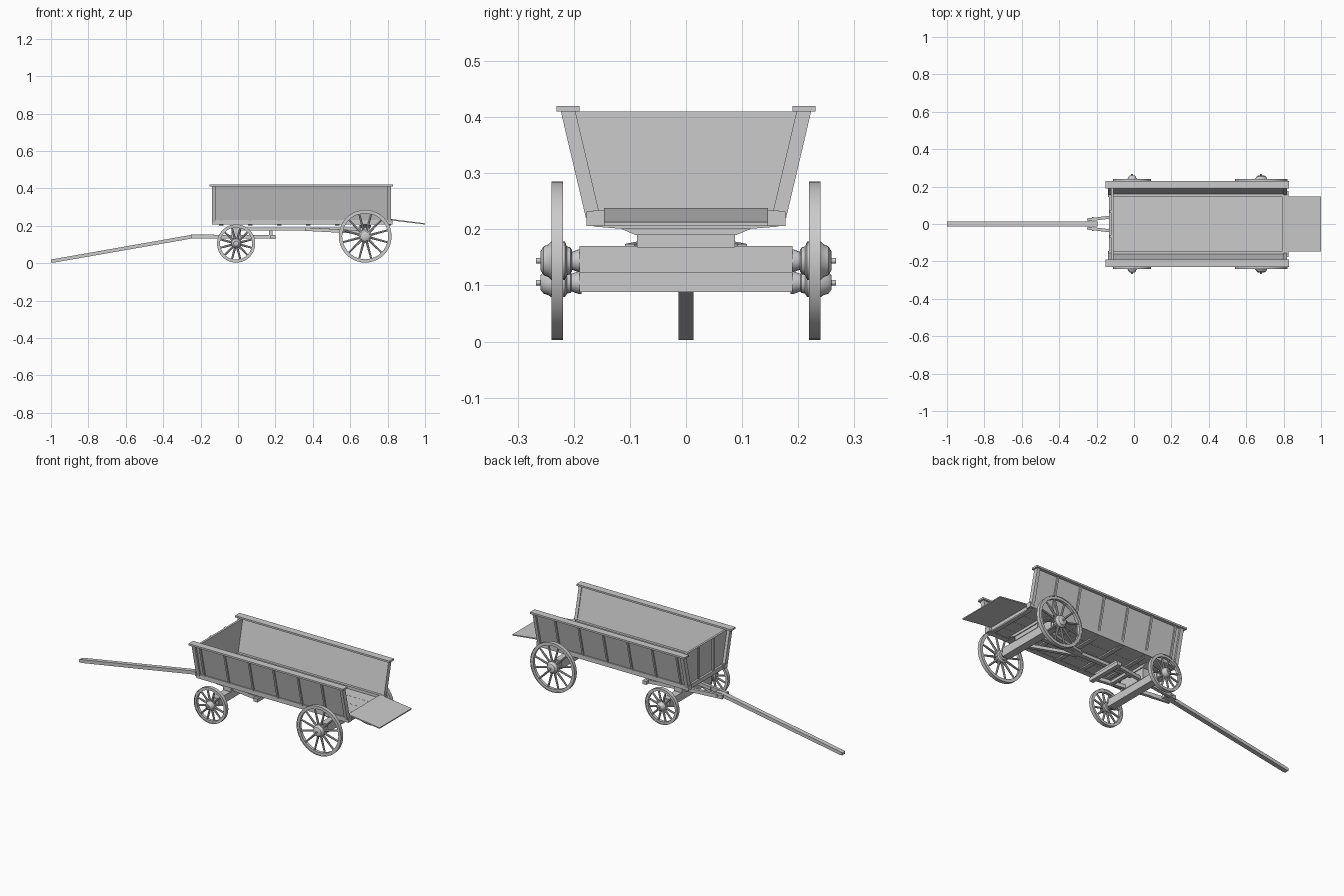
import bpy, bmesh, math
from mathutils import Vector, Matrix

if "Cube" in bpy.data.objects:
    bpy.data.objects.remove(bpy.data.objects["Cube"])


def finish(name, bm, smooth=False):
    bmesh.ops.recalc_face_normals(bm, faces=bm.faces[:])
    me = bpy.data.meshes.new(name)
    bm.to_mesh(me)
    bm.free()
    ob = bpy.data.objects.new(name, me)
    bpy.context.collection.objects.link(ob)
    if smooth:
        bpy.ops.object.select_all(action='DESELECT')
        ob.select_set(True)
        bpy.context.view_layer.objects.active = ob
        bpy.ops.object.shade_smooth_by_angle(angle=math.radians(35))
    return ob


def prism(name, pts, a, b, axis='x'):
    """Extrude a profile: (y, z) along x, or (x, z) along y, or (x, y) along z."""
    bm = bmesh.new()
    def place(p, t):
        return {'x': (t, p[0], p[1]), 'y': (p[0], t, p[1]), 'z': (p[0], p[1], t)}[axis]
    lo = [bm.verts.new(place(p, a)) for p in pts]
    hi = [bm.verts.new(place(p, b)) for p in pts]
    bm.faces.new(lo)
    bm.faces.new(hi)
    for i in range(len(pts)):
        j = (i + 1) % len(pts)
        bm.faces.new((lo[i], lo[j], hi[j], hi[i]))
    return finish(name, bm)


def box(name, x0, x1, y0, y1, z0, z1):
    return prism(name, [(x0, y0), (x1, y0), (x1, y1), (x0, y1)], z0, z1, 'z')


def beam(name, p, q, w, h):
    p, q = Vector(p), Vector(q)
    d = (q - p).normalized()
    side = Vector((0, 0, 1)).cross(d).normalized()
    up = d.cross(side)
    m = Matrix((d * (q - p).length, side * w, up * h)).transposed().to_4x4()
    m.translation = (p + q) / 2
    bm = bmesh.new()
    bmesh.ops.create_cube(bm, size=1, matrix=m)
    return finish(name, bm)


def lathe(name, prof, x, z, s, segs, loop=False):
    """Turn a (radius, y) profile around the wheel axis."""
    bm = bmesh.new()
    rings = [[bm.verts.new((x + r * math.cos(2 * math.pi * k / segs), s * y,
                            z + r * math.sin(2 * math.pi * k / segs)))
              for k in range(segs)] for r, y in prof]
    n = len(rings)
    for i in range(n if loop else n - 1):
        a, b = rings[i], rings[(i + 1) % n]
        for k in range(segs):
            l = (k + 1) % segs
            bm.faces.new((a[k], a[l], b[l], b[k]))
    if not loop:
        bm.faces.new(rings[0])
        bm.faces.new(rings[-1])
    return finish(name, bm, True)


def wheel(label, x, r, hub, s):
    z = r + 0.003
    t = 0.016 if r < 0.12 else 0.018
    # rim with a thin iron tyre
    lathe(label + "_rim", [(r - t, 0.221), (r - 0.004, 0.221), (r - 0.004, 0.219), (r, 0.219),
                           (r, 0.240), (r - 0.004, 0.240), (r - 0.004, 0.238), (r - t, 0.238)],
          x, z, s, 40, True)
    # hub with bands and end cap
    lathe(label + "_hub", [(hub * .55, 0.203), (hub * .7, 0.206), (hub * .75, 0.212), (hub, 0.216),
                           (hub, 0.240), (hub * .85, 0.246), (hub * .75, 0.254), (hub * .5, 0.259),
                           (0.005, 0.259), (0.005, 0.267)], x, z, s, 20)
    bm = bmesh.new()
    for k in range(12):
        ln = r - t - hub * .7 + 0.004
        m = (Matrix.Translation((x, s * 0.23, z)) @ Matrix.Rotation((k + .5) * math.pi / 6, 4, 'Y')
             @ Matrix.Translation((0, 0, hub * .7 + ln / 2)))
        bmesh.ops.create_cone(bm, cap_ends=True, segments=8, radius1=0.0065, radius2=0.0048,
                              depth=ln, matrix=m)
    finish(label + "_spokes", bm, True)


def side_y(z):
    """Inner face of the flared side wall."""
    return 0.150 + (z - 0.21) * 0.235


# wheels and axles
for label, x, r, hub, z0, z1 in (("front", -0.01, 0.102, 0.026, 0.088, 0.132),
                                 ("rear", 0.68, 0.141, 0.034, 0.122, 0.170)):
    for s in (-1, 1):
        wheel(label + ("_left" if s > 0 else "_right") + "_wheel", x, r, hub, s)
        lathe(label + "_axle_stub", [(0.020, 0.186), (0.020, 0.192), (0.015, 0.206)],
              x, r + 0.003, s, 16)
    box(label + "_axle", x - 0.022, x + 0.022, -0.19, 0.19, z0, z1)

# bolsters between axles and bed
box("front_turning_block", -0.035, 0.015, -0.087, 0.087, 0.130, 0.193)
box("rear_block", 0.655, 0.705, -0.087, 0.087, 0.168, 0.193)
for x in (-0.01, 0.68):
    prism("bolster", [(-0.09, 0.19), (0.09, 0.19), (0.125, 0.205), (-0.125, 0.205)],
          x - 0.03, x + 0.03)

# reach pole and rear braces
box("reach_pole", -0.01, 0.70, -0.012, 0.012, 0.174, 0.192)
for s in (-1, 1):
    beam("rear_brace", (0.36, s * 0.014, 0.182), (0.67, s * 0.10, 0.165), 0.018, 0.018)

# front hounds, sway bar and tongue
for s in (-1, 1):
    beam("hound_fork", (-0.25, s * 0.022, 0.142), (-0.13, s * 0.036, 0.142), 0.016, 0.022)
    beam("hound", (-0.14, s * 0.034, 0.142), (0.19, s * 0.085, 0.142), 0.018, 0.020)
box("sway_bar", 0.175, 0.20, -0.11, 0.11, 0.130, 0.150)
box("slide_block", 0.165, 0.185, -0.085, 0.085, 0.150, 0.174)
box("hound_crossbar", 0.08, 0.10, -0.07, 0.07, 0.133, 0.150)
prism("tongue", [(-1, 0.004), (-0.985, 0.003), (-0.235, 0.134), (-0.195, 0.136), (-0.195, 0.154),
                 (-0.24, 0.153), (-0.98, 0.023), (-1, 0.018)], -0.013, 0.013, 'y')
box("fork_bolt", -0.225, -0.215, -0.038, 0.038, 0.138, 0.147)

# floor planks and joists
for i in range(4):
    box("floor_plank", -0.125, 0.805, -0.155 + i * 0.0775, -0.0785 + i * 0.0775, 0.208, 0.218)
battens = [-0.09, 0.065, 0.22, 0.375, 0.53, 0.68, 0.805]
for x in battens:
    prism("floor_joist", [(-0.115, 0.201), (0.115, 0.201), (0.165, 0.205), (0.165, 0.209),
                          (-0.165, 0.209), (-0.165, 0.205)], x - 0.012, x + 0.012)

# flared sides with sill, battens, end posts and top rail
for s in (-1, 1):
    def strip(name, d0, d1, z0, z1, x0, x1):
        prism(name, [(s * (side_y(z0) + d0), z0), (s * (side_y(z0) + d1), z0),
                     (s * (side_y(z1) + d1), z1), (s * (side_y(z1) + d0), z1)], x0, x1)
    strip("side_panel", 0.004, 0.016, 0.21, 0.412, -0.125, 0.81)
    box("side_sill", -0.14, 0.825, s * 0.145, s * 0.166, 0.206, 0.234)
    box("outer_sill", -0.14, 0.825, s * 0.164, s * 0.177, 0.206, 0.232)
    for x in battens[:-1]:
        strip("side_batten", 0.014, 0.024, 0.225, 0.412, x - 0.005, x + 0.005)
    strip("front_post", 0.0, 0.026, 0.22, 0.412, -0.139, -0.117)
    strip("rear_post", 0.0, 0.026, 0.22, 0.412, 0.800, 0.818)
    box("top_rail", -0.152, 0.828, s * 0.190, s * 0.231, 0.410, 0.420)

# front wall with battens
w0, w1 = side_y(0.21) + 0.006, side_y(0.41) + 0.006
prism("front_wall", [(-w0, 0.21), (w0, 0.21), (w1, 0.41), (-w1, 0.41)], -0.122, -0.110)
for y in (-0.065, 0.065):
    box("front_batten", -0.130, -0.121, y - 0.006, y + 0.006, 0.215, 0.408)
box("front_sill", -0.134, -0.118, -0.15, 0.15, 0.206, 0.230)

# lowered tailgate
prism("tailgate", [(0.80, 0.231), (1.0, 0.207), (1.0, 0.213), (0.80, 0.238)], -0.146, 0.146, 'y')
box("tail_sill", 0.795, 0.812, -0.147, 0.147, 0.208, 0.232)
